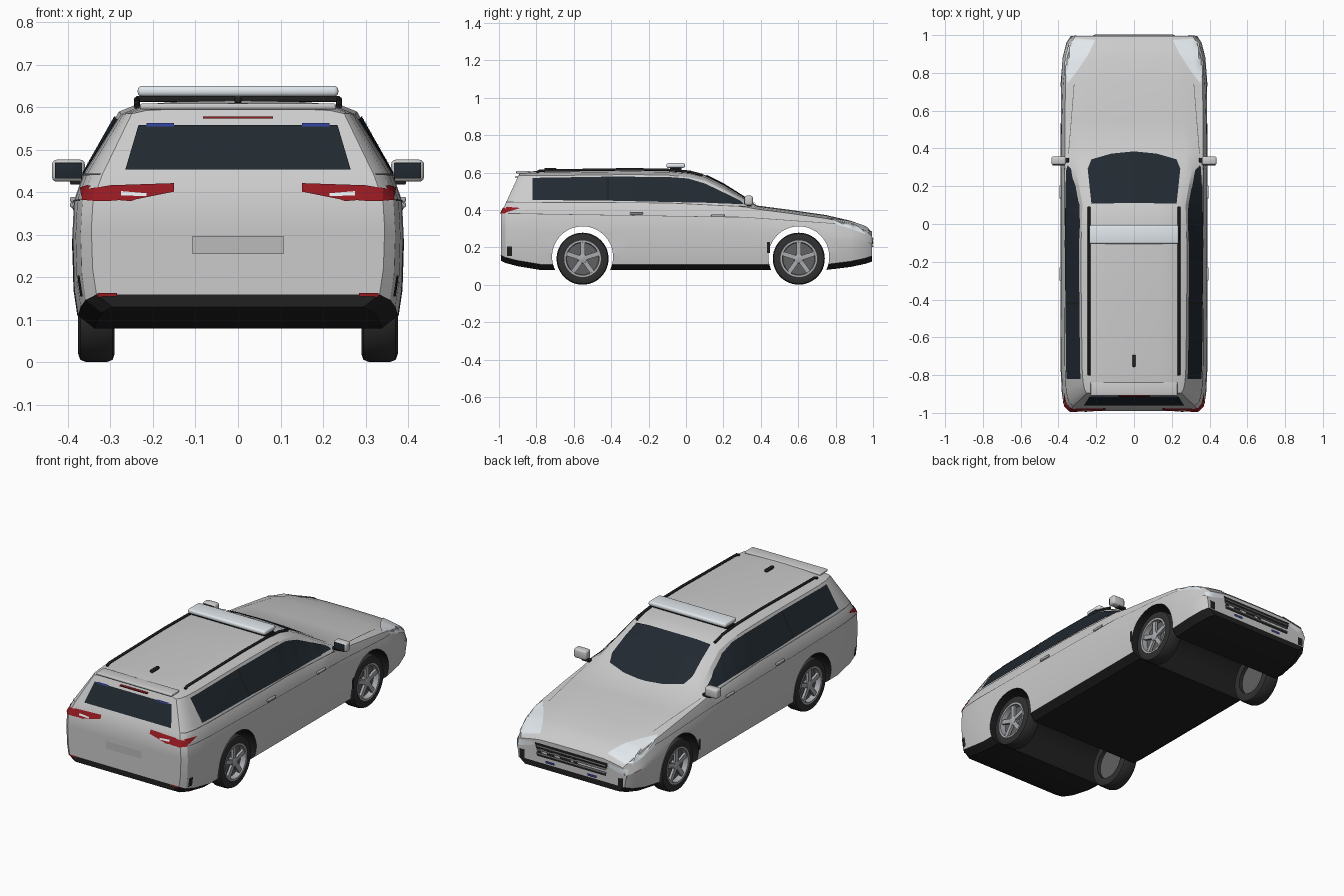
import bpy, bmesh, math
from mathutils import Vector, Matrix
from mathutils.bvhtree import BVHTree

if "Cube" in bpy.data.objects:
    bpy.data.objects.remove(bpy.data.objects["Cube"])


def mat(name, r, g, b):
    m = bpy.data.materials.new(name)
    m.diffuse_color = (r, g, b, 1)
    m.use_nodes = True
    m.node_tree.nodes["Principled BSDF"].inputs["Base Color"].default_value = m.diffuse_color
    return m


PAINT = mat("paint", .62, .62, .62)
BLACK = mat("black_trim", .015, .015, .015)
GLASS = mat("dark_glass", .015, .022, .03)
RED = mat("red_lens", .3, .01, .015)
BLUE = mat("blue_lens", .03, .05, .3)
LENS = mat("clear_lens", .75, .8, .84)
RUBBER = mat("rubber", .03, .03, .03)
ALLOY = mat("alloy", .4, .41, .43)
SEAM = mat("seam", .12, .12, .12)


def finish(bm, name, mats, angle=30):
    me = bpy.data.meshes.new(name)
    bm.to_mesh(me)
    bm.free()
    ob = bpy.data.objects.new(name, me)
    bpy.context.collection.objects.link(ob)
    for m in mats:
        me.materials.append(m)
    smooth(ob, angle)
    return ob


def smooth(ob, angle=30):
    bpy.ops.object.select_all(action='DESELECT')
    ob.select_set(True)
    bpy.context.view_layer.objects.active = ob
    bpy.ops.object.shade_smooth_by_angle(angle=math.radians(angle))


def box(name, c, size, m, bevel=.005):
    bm = bmesh.new()
    bmesh.ops.create_cube(bm, size=1, matrix=Matrix.Translation(c) @ Matrix.Diagonal((*size, 1)))
    if bevel:
        bmesh.ops.bevel(bm, geom=bm.edges[:], offset=bevel, segments=3, profile=.5, affect='EDGES')
    return finish(bm, name, [m])


def lathe(name, profile, c, m, side=1, segs=48):
    # closed profile of (radius, x) turned about the x axis
    bm = bmesh.new()
    rings = []
    for k in range(segs):
        a = 2 * math.pi * k / segs
        rings.append([bm.verts.new((c[0] + side * x, c[1] + r * math.cos(a), c[2] + r * math.sin(a)))
                      for r, x in profile])
    n = len(profile)
    for k in range(segs):
        p, q = rings[k], rings[(k + 1) % segs]
        for i in range(n):
            j = (i + 1) % n
            bm.faces.new((p[i], p[j], q[j], q[i]))
    bmesh.ops.remove_doubles(bm, verts=bm.verts[:], dist=1e-5)
    bmesh.ops.recalc_face_normals(bm, faces=bm.faces[:])
    return finish(bm, name, [m])


# Body: stations of y, bottom z, half width, belt z, roof edge x, roof edge z, centre top z
STATIONS = [
    (-.99, .13, .345, .44, .25, .585, .598), (-.965, .117, .37, .44, .262, .585, .603),
    (-.9, .1, .382, .44, .27, .584, .607), (-.78, .08, .388, .44, .275, .584, .61),
    (-.3, .08, .39, .44, .28, .59, .616), (-.1, .08, .39, .437, .28, .587, .614),
    (.02, .08, .39, .434, .276, .575, .607), (.1, .08, .39, .43, .273, .557, .588),
    (.2, .08, .39, .426, .29, .51, .538), (.3, .08, .39, .42, .312, .455, .475),
    (.38, .08, .39, .405, .32, .412, .424), (.55, .08, .39, .383, .3, .393, .402),
    (.75, .08, .388, .355, .28, .365, .373), (.88, .096, .378, .325, .27, .335, .343),
    (.96, .113, .358, .29, .25, .305, .314), (.995, .125, .335, .26, .23, .275, .283)]


def section(y, zb, w, zs, wr, zr, zt):
    half = [(0, zb), (w - .05, zb), (w - .012, zb + .03), (w - .003, zb + .09), (w, (zb + zs) / 2 + .03),
            (w - .004, zs - .06), (w - .025, zs), (wr, zr), (wr * .86, zr + .6 * (zt - zr)),
            (wr * .5, zr + .9 * (zt - zr)), (0, zt)]
    lean = .46 * min(1, max(0, (-y - .72) / .26))    # tailgate rake
    pts = [Vector((x, y + lean * max(0, z - .38), z)) for x, z in half]
    return pts + [Vector((-p.x, p.y, p.z)) for p in pts[-2:0:-1]]


bm = bmesh.new()
rings = [[bm.verts.new(p) for p in section(*s)] for s in STATIONS]
N, H = len(rings[0]), len(rings[0]) // 2
for a, b in zip(rings, rings[1:]):
    for i in range(N):
        j = (i + 1) % N
        f = bm.faces.new((a[i], a[j], b[j], b[i]))
        f.material_index = 1 if i in (0, 1, N - 1, N - 2) else 0
for r in (rings[0], rings[-1]):
    for i in range(H):
        vs = list(dict.fromkeys((r[i], r[i + 1], r[(N - i - 1) % N], r[(N - i) % N])))
        f = bm.faces.new(vs)
        f.material_index = 1 if i < 2 else 0
bmesh.ops.recalc_face_normals(bm, faces=bm.faces[:])
TREE = BVHTree.FromBMesh(bm)
body = finish(bm, "body", [PAINT, BLACK])

# Wheel arches cut across the body
AXLES = (("rear", -.553), ("front", .603))
for label, y in AXLES:
    cut = lathe("arch_cutter", [(0, -.6), (.163, -.6), (.163, .6), (0, .6)], (0, y, .15), PAINT, 1, 64)
    cut.data.materials.append(BLACK)
    for p in cut.data.polygons:
        p.material_index = 1
    cut.hide_render = True
    md = body.modifiers.new("arch", 'BOOLEAN')
    md.operation, md.solver, md.object = 'DIFFERENCE', 'EXACT', cut
    bpy.context.view_layer.objects.active = body
    bpy.ops.object.modifier_apply(modifier=md.name)
    bpy.data.objects.remove(cut)
smooth(body, 28)

# Panels laid on the body: an outline is projected along a view axis
VIEWS = {'side': (lambda a, b: (2, a, b), (-1, 0, 0)), 'rear': (lambda a, b: (a, -2, b), (0, 1, 0)),
         'nose': (lambda a, b: (a, 2, b), (0, -1, 0)), 'top': (lambda a, b: (a, b, 2), (0, 0, -1))}


def panel(name, pts, view, m, lift=.004, mirror=True, step=.02):
    place, d = VIEWS[view]
    d = Vector(d)
    for s in ((1, -1) if mirror else (1,)):
        flip = Vector((s, 1, 1))
        bm = bmesh.new()
        bm.faces.new([bm.verts.new(Vector(place(*p)) * flip) for p in pts])
        dr = d * flip
        for ax in range(3):
            if abs(d[ax]) > .5:
                continue
            n = Vector([float(k == ax) for k in range(3)])
            lo, hi = min(v.co[ax] for v in bm.verts), max(v.co[ax] for v in bm.verts)
            for k in range(math.ceil(lo / step), math.floor(hi / step) + 1):
                bmesh.ops.bisect_plane(bm, geom=bm.verts[:] + bm.edges[:] + bm.faces[:],
                                       plane_co=n * k * step, plane_no=n)
        miss = []
        for v in bm.verts:
            loc, nor, _, _ = TREE.ray_cast(v.co, dr)
            if loc is None:
                miss.append(v)
            else:
                v.co = loc + nor * lift
        bmesh.ops.delete(bm, geom=miss, context='VERTS')
        bm.normal_update()
        for f in bm.faces:
            if f.normal.dot(dr) > 0:
                f.normal_flip()
        finish(bm, name, [m])


def rect(a0, a1, b0, b1):
    return [(a0, b0), (a1, b0), (a1, b1), (a0, b1)]


# Glass
panel("side_window", [(-.82, .452), (-.4, .448), (.1, .437), (.31, .428), (.29, .447), (.2, .492), (.1, .54),
                      (.01, .567), (-.1, .575), (-.4, .577), (-.82, .57)], 'side', GLASS)
panel("window_pillar", rect(-.426, -.412, .45, .575), 'side', BLACK, .006)
panel("windshield", [(-.225, .105), (0, .11), (.225, .105), (.245, .29), (.225, .34), (.12, .37), (0, .382),
                     (-.12, .37), (-.225, .34), (-.245, .29)], 'top', GLASS, .005, False)
panel("rear_window", [(-.265, .452), (.265, .452), (.234, .557), (-.234, .557)], 'rear', GLASS, .004, False)

# Lamps
panel("tail_lamp", [(.15, .4), (.25, .38), (.366, .38), (.36, .405), (.3, .415), (.15, .42)], 'rear', RED)
panel("tail_lamp_side", [(-.985, .382), (-.94, .392), (-.885, .41), (-.95, .415), (-.985, .412)], 'side', RED)
panel("reverse_lamp", [(.215, .388), (.275, .39), (.275, .4), (.215, .395)], 'rear', LENS, .007)
panel("rear_reflector", rect(.285, .33, .155, .163), 'rear', RED)
panel("rear_blue_flasher", rect(.15, .215, .552, .56), 'rear', BLUE, .007)
panel("head_lamp", [(.205, .972), (.24, .9), (.3, .81), (.35, .745), (.366, .8), (.362, .88),
                    (.342, .955), (.315, .98)], 'top', LENS)
panel("head_lamp_front", [(.23, .262), (.23, .245), (.333, .215), (.333, .25)], 'nose', LENS)
panel("front_blue_flasher", rect(.1, .155, .165, .178), 'nose', BLUE, .007)

# Grille, plate, trim and panel seams
panel("grille", [(-.21, .19), (.21, .19), (.222, .262), (-.222, .262)], 'nose', BLACK, .003, False)
for z in (.205, .225, .245):
    box("grille_bar", (0, .998, z), (.42, .008, .006), ALLOY, .002)
panel("front_vent", rect(.285, .315, .155, .2), 'nose', BLACK)
panel("rear_plate", rect(-.107, .107, .255, .297), 'rear', mat("plate", .5, .5, .5), .005, False)
panel("rear_vent", rect(-.955, -.93, .155, .205), 'side', BLACK)
panel("fender_vent", rect(.434, .45, .17, .23), 'side', BLACK)
panel("belt_seam", [(-.96, .439), (-.1, .435), (.32, .415), (.32, .419), (-.1, .439), (-.96, .443)], 'side', SEAM, .003)
panel("shoulder_seam", [(-.95, .38), (.3, .36), (.8, .325), (.8, .328), (.3, .363), (-.95, .383)], 'side', SEAM, .003)
panel("hood_seam", [(.345, .37), (.33, .55), (.315, .74), (.318, .74), (.333, .55), (.348, .37)], 'top', SEAM, .003)

for s in (1, -1):
    # Door handles and mirrors
    for y, z in ((-.265, .383), (.17, .371)):
        box("door_handle", (s * .389, y, z), (.012, .07, .013), ALLOY, .004)
    box("mirror_housing", (s * .399, .335, .451), (.078, .045, .052), PAINT, .012)
    box("mirror_glass", (s * .399, .312, .451), (.064, .005, .038), GLASS, .002)
    box("mirror_arm", (s * .37, .338, .426), (.05, .025, .016), BLACK, .004)
    # Roof rails
    cu = bpy.data.curves.new("roof_rail", 'CURVE')
    cu.dimensions, cu.bevel_depth, cu.bevel_resolution, cu.use_fill_caps = '3D', .007, 3, True
    sp = cu.splines.new('POLY')
    path = [(-.8, .602), (-.78, .611), (-.3, .618), (-.1, .615), (.02, .605), (.09, .586)]
    sp.points.add(len(path) - 1)
    for p, (y, z) in zip(sp.points, path):
        p.co = (s * .238, y, z, 1)
    rail = bpy.data.objects.new("roof_rail", cu)
    bpy.context.collection.objects.link(rail)
    cu.materials.append(BLACK)
    # Wheels
    for label, y in AXLES:
        c = (s * .333, y, .14)
        lathe(label + "_tire", [(.094, -.04), (.12, -.043), (.134, -.038), (.139, -.025), (.139, .025),
                                (.134, .038), (.12, .043), (.094, .04)], c, RUBBER, s)
        lathe(label + "_rim", [(.098, .042), (.088, .042), (.085, .01), (.098, .01)], c, ALLOY, s)
        lathe(label + "_brake_disc", [(0, -.02), (.096, -.02), (.096, .012), (0, .012)], c, SEAM, s)
        lathe(label + "_hub", [(0, .01), (.026, .01), (.024, .036), (.012, .04), (0, .04)], c, ALLOY, s, 24)
        bm = bmesh.new()
        for k in range(5):
            m4 = (Matrix.Translation(c) @ Matrix.Rotation(k * math.tau / 5, 4, 'X')
                  @ Matrix.Translation((s * .028, 0, .054)) @ Matrix.Diagonal((.014, .024, .072, 1)))
            bmesh.ops.create_cube(bm, size=1, matrix=m4)
        finish(bm, label + "_spokes", [ALLOY])

# Roof equipment
box("light_bar", (0, -.055, .638), (.472, .1, .025), LENS, .01)
box("light_bar_base", (0, -.055, .62), (.48, .06, .014), BLACK, .003)
box("spoiler", (0, -.873, .602), (.46, .07, .014), PAINT, .005)
box("third_brake_lamp", (0, -.905, .576), (.165, .016, .005), RED, 0)
box("roof_antenna", (0, -.725, .617), (.018, .065, .018), BLACK, .007)
